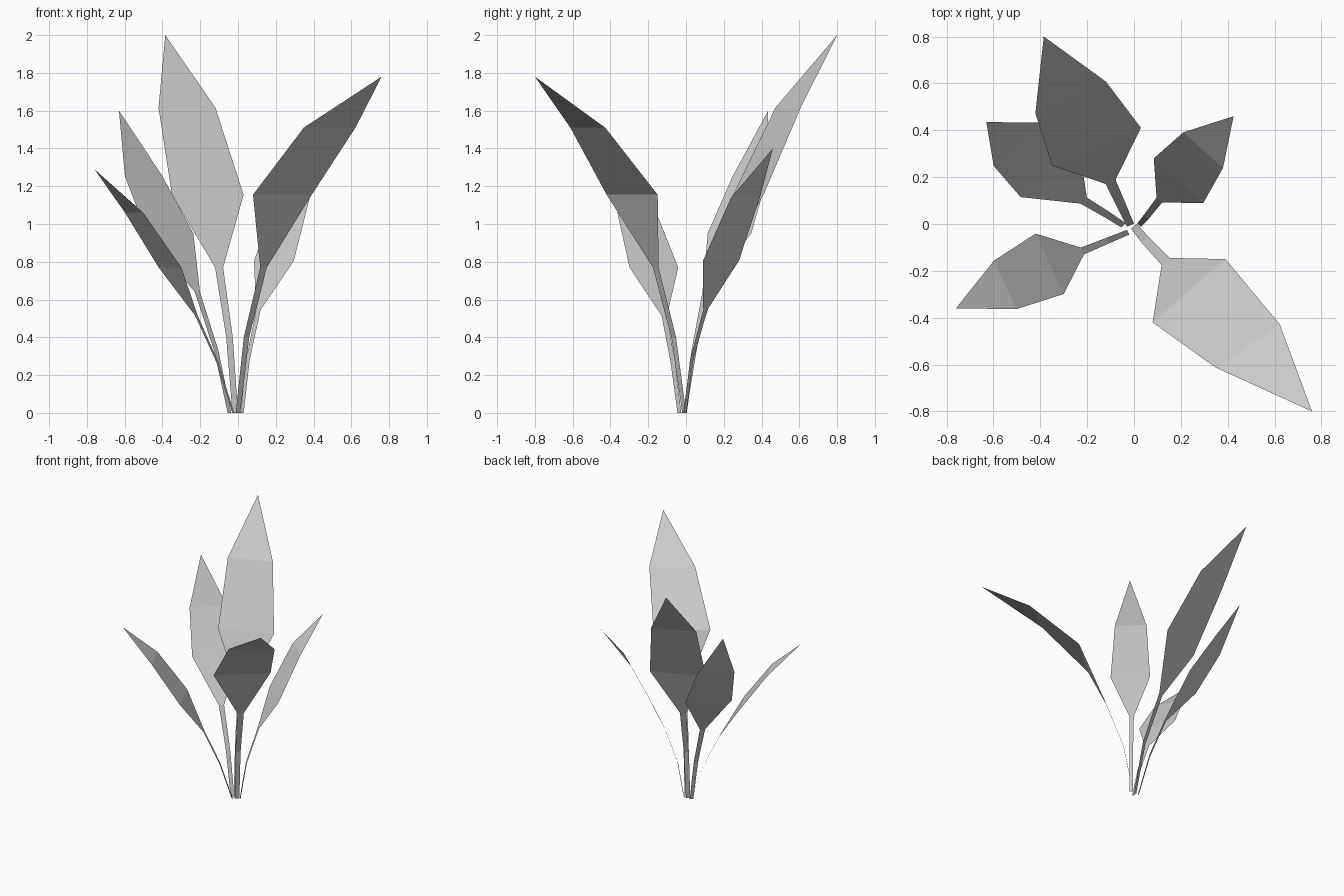
import bpy
import bmesh
from math import cos, sin, radians
from mathutils import Vector

default_cube = bpy.data.objects.get("Cube")
if default_cube:
    bpy.data.objects.remove(default_cube, do_unlink=True)

# One plain grey for the whole plant
grey = bpy.data.materials.new("leaf_grey")
grey.use_nodes = True
grey_colour = (0.6, 0.6, 0.6, 1.0)
grey.diffuse_color = grey_colour
grey.node_tree.nodes["Principled BSDF"].inputs["Base Color"].default_value = grey_colour

# Half widths shared by all leaves: base, stem, stem top, widest part, shoulder
HALF_WIDTHS = (0.016, 0.019, 0.023, 0.206, 0.165)


def make_leaf(name, size, angle, shoulder_angle, midline):
    """Flat folded leaf: a ribbon across the midline, closed by a pointed tip."""
    bm = bmesh.new()
    points = [Vector(p) for p in midline]
    tip = bm.verts.new(points.pop())
    rows = []
    for i, (point, half) in enumerate(zip(points, HALF_WIDTHS)):
        is_shoulder = i == len(points) - 1
        turn = radians(shoulder_angle if is_shoulder else angle)
        across = Vector((cos(turn), sin(turn), 0)) * half * size
        rows.append((bm.verts.new(point - across), bm.verts.new(point + across)))

    # Stem and blade panels
    for lower, upper in zip(rows, rows[1:]):
        bm.faces.new((lower[0], lower[1], upper[1], upper[0]))
    bm.faces.new((rows[-1][0], rows[-1][1], tip))

    # Turn every panel to face upward
    bm.normal_update()
    for face in bm.faces:
        if face.normal.z < 0:
            face.normal_flip()

    mesh = bpy.data.meshes.new(name)
    bm.to_mesh(mesh)
    bm.free()
    mesh.materials.append(grey)
    leaf = bpy.data.objects.new(name, mesh)
    bpy.context.collection.objects.link(leaf)
    return leaf


# Tall leaves
make_leaf("front_left_leaf", 1, 41, 34, [
    (0, -.01, 0), (.045, -.065, .4), (.135, -.16, .77),
    (.235, -.285, 1.155), (.485, -.52, 1.51), (.76, -.8, 1.78)])
make_leaf("back_leaf", 1, 23, 24, [
    (-.015, -.005, 0), (-.045, .06, .4), (-.1, .18, .77),
    (-.16, .33, 1.155), (-.27, .54, 1.615), (-.385, .8, 2)])

# Middle leaf
make_leaf("back_right_leaf", .82, 43, 43, [
    (-.045, -.005, 0), (-.115, .04, .33), (-.215, .1, .64),
    (-.36, .23, .95), (-.5, .34, 1.255), (-.63, .435, 1.6)])

# Short leaves
make_leaf("front_right_leaf", .69, -65, -65, [
    (-.025, -.035, 0), (-.11, -.07, .27), (-.22, -.115, .515),
    (-.36, -.17, .77), (-.55, -.26, 1.06), (-.76, -.36, 1.29)])
make_leaf("back_left_leaf", .69, -42, -42, [
    (.022, -.005, 0), (.052, .03, .28), (.108, .102, .545),
    (.19, .185, .805), (.295, .315, 1.14), (.425, .46, 1.4)])
